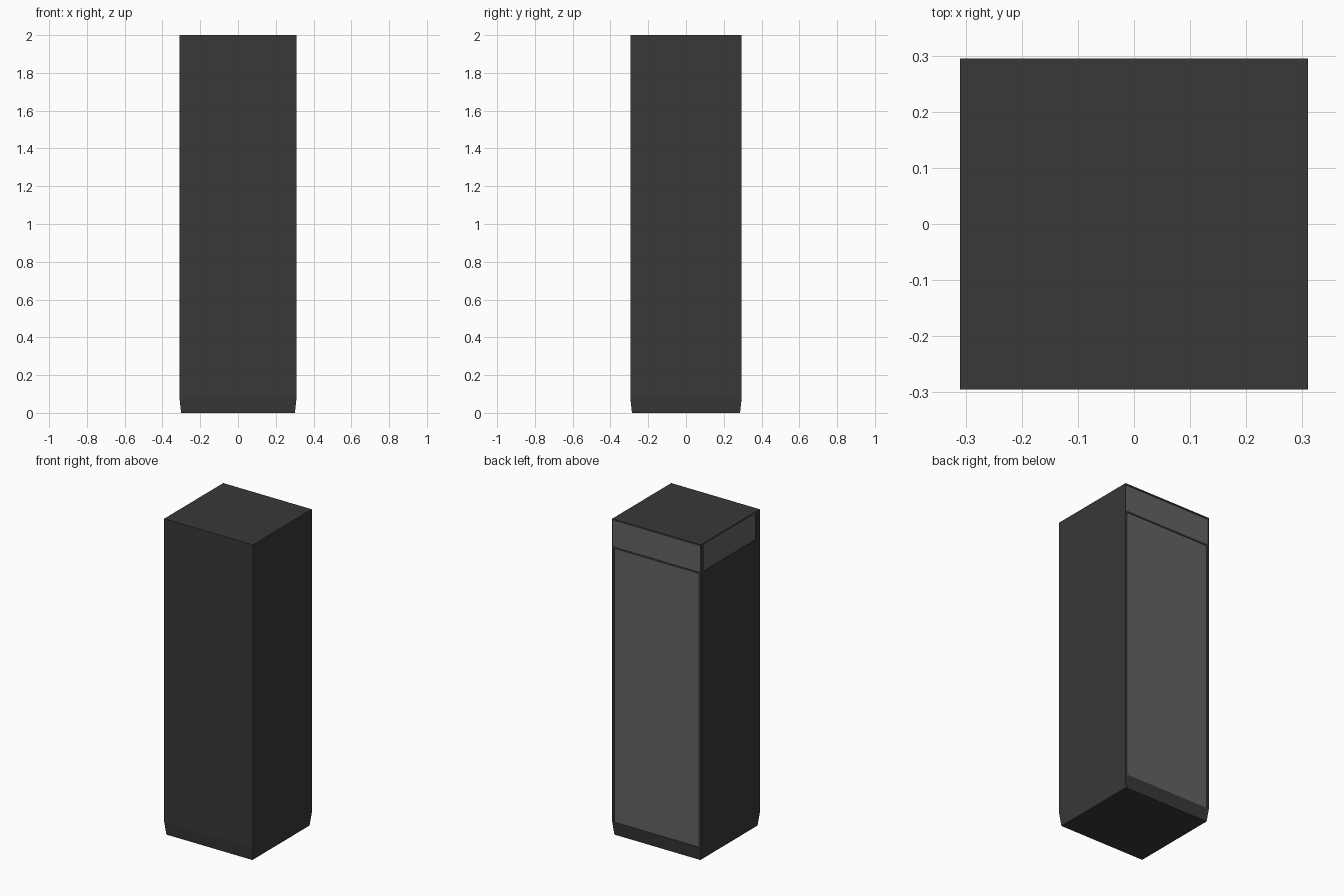
import bpy, bmesh
from mathutils import Vector

if "Cube" in bpy.data.objects:
    bpy.data.objects.remove(bpy.data.objects["Cube"])

W, D, H = 0.31, 0.295, 2.0      # half width, half depth, height
KICK, TAPER = 0.08, 0.009       # tapered foot height and inset


def material(name, value):
    m = bpy.data.materials.new(name)
    m.diffuse_color = (value, value, value * 1.03, 1)
    m.use_nodes = True
    m.node_tree.nodes["Principled BSDF"].inputs["Base Color"].default_value = m.diffuse_color
    return m


dark = material("dark_casing", 0.04)
grey = material("grey_panel", 0.125)


def add(name, bm, mat):
    bmesh.ops.recalc_face_normals(bm, faces=bm.faces)
    me = bpy.data.meshes.new(name)
    bm.to_mesh(me)
    bm.free()
    ob = bpy.data.objects.new(name, me)
    bpy.context.collection.objects.link(ob)
    me.materials.append(mat)
    return ob


def box(name, lo, hi, mat):
    bm = bmesh.new()
    bmesh.ops.create_cube(bm, size=1)
    lo, hi = Vector(lo), Vector(hi)
    for v in bm.verts:
        v.co = (lo + hi) / 2 + v.co * (hi - lo)
    return add(name, bm, mat)


# Cabinet: square column with a slightly tapered foot
bm = bmesh.new()
rings = []
for z, t in ((0, TAPER), (KICK, 0), (H, 0)):
    x, y = W - t, D - t
    rings.append([bm.verts.new(c) for c in
                  ((-x, -y, z), (x, -y, z), (x, y, z), (-x, y, z))])
for a, b in zip(rings, rings[1:]):
    for i in range(4):
        j = (i + 1) % 4
        bm.faces.new((a[i], a[j], b[j], b[i]))
bm.faces.new(rings[0][::-1])
bm.faces.new(rings[-1])
cabinet = add("cabinet", bm, dark)


def inset_panel(name, lo, hi):
    """Shallow pocket in the cabinet with a grey panel set just inside it."""
    out = 0 if hi[1] > D - 0.01 else 1      # opens to the back or to the left
    clo, chi = list(lo), list(hi)
    if out == 0:
        chi[1] += 0.05
    else:
        clo[0] -= 0.05
    cutter = box(name + "_cutter", clo, chi, dark)
    cutter.hide_render = True
    cutter.hide_set(True)
    mod = cabinet.modifiers.new(name, "BOOLEAN")
    mod.operation, mod.solver, mod.object = "DIFFERENCE", "EXACT", cutter
    box(name, lo, hi, grey)


R = 0.003  # recess depth
P = 0.008  # pocket depth
inset_panel("back_door_panel", (-0.295, D - P, 0.083), (0.297, D - R, 1.812))
inset_panel("back_header_panel", (-W + 0.004, D - P, 1.823), (W - 0.004, D - R, 1.99))
inset_panel("side_header_panel", (-W + R, -0.255, 1.823), (-W + P, 0.265, 1.99))
